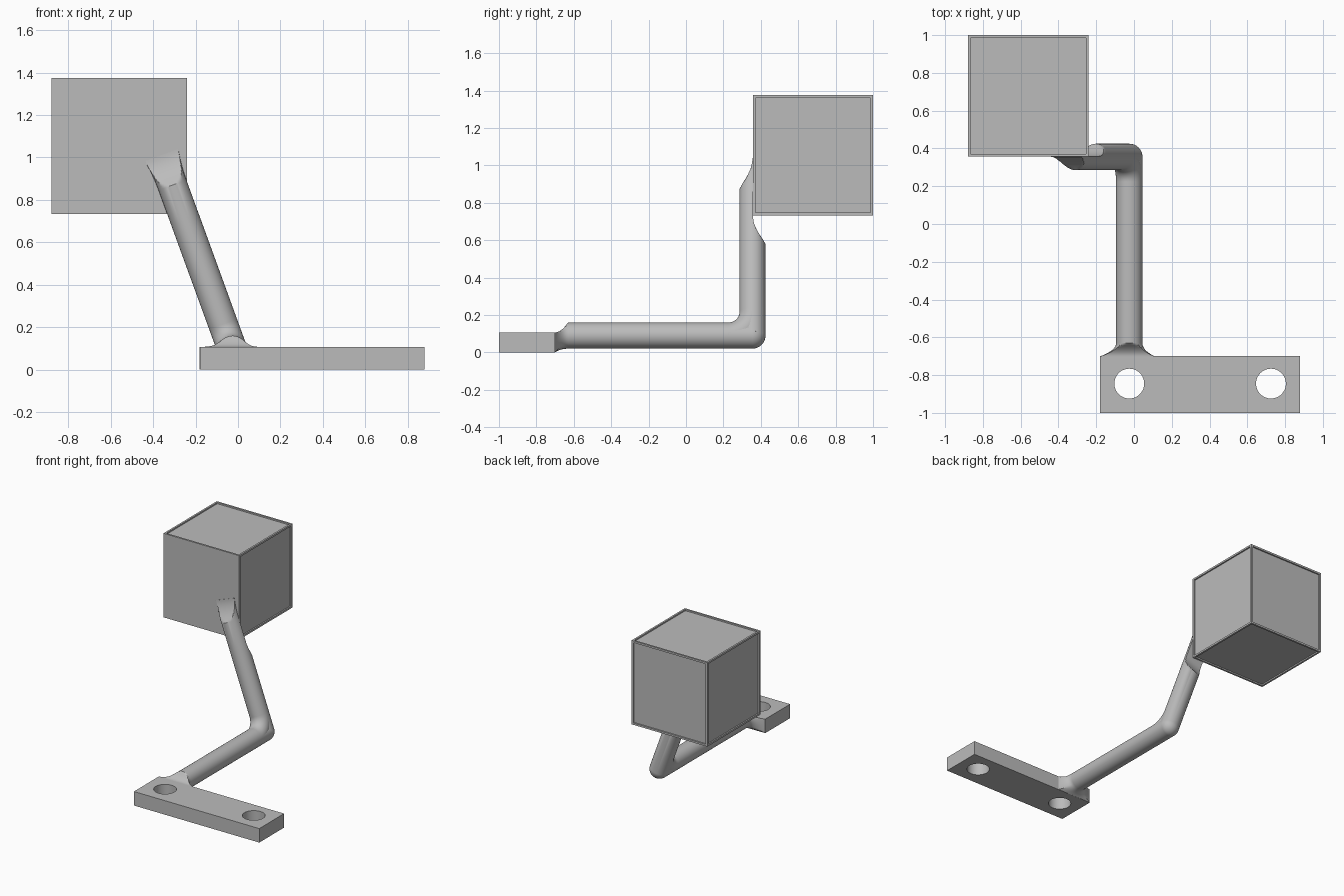
import bpy, bmesh
from math import sin, cos, pi, radians
from mathutils import Vector

if "Cube" in bpy.data.objects:
    bpy.data.objects.remove(bpy.data.objects["Cube"])

grey = bpy.data.materials.new("plain grey")
grey.use_nodes = True
grey.diffuse_color = (0.5, 0.5, 0.5, 1)
grey.node_tree.nodes["Principled BSDF"].inputs["Base Color"].default_value = (0.5, 0.5, 0.5, 1)

SEG = 48
R = 0.07
TILT = radians(20)
ELBOW = Vector((-0.025, 0.355, 0.09))
UP = Vector((-sin(TILT), 0, cos(TILT)))       # direction of the upright tube
SIDE = Vector((cos(TILT), 0, sin(TILT)))      # across the upright tube
X, Y, Z = Vector((1, 0, 0)), Vector((0, 1, 0)), Vector((0, 0, 1))
ANGLES = [2 * pi * i / SEG for i in range(SEG)]


def finish(name, bm, smooth=False):
    bmesh.ops.recalc_face_normals(bm, faces=bm.faces)
    mesh = bpy.data.meshes.new(name)
    bm.to_mesh(mesh)
    bm.free()
    ob = bpy.data.objects.new(name, mesh)
    bpy.context.collection.objects.link(ob)
    mesh.materials.append(grey)
    bpy.ops.object.select_all(action='DESELECT')
    ob.select_set(True)
    bpy.context.view_layer.objects.active = ob
    if smooth:
        bpy.ops.object.shade_smooth_by_angle(angle=radians(30))
    return ob


def loft(name, rings):
    """Skin a list of equal-length closed rings and cap both ends."""
    bm = bmesh.new()
    rows = [[bm.verts.new(p) for p in ring] for ring in rings]
    for a, b in zip(rows, rows[1:]):
        for i in range(len(a)):
            j = (i + 1) % len(a)
            bm.faces.new((a[i], a[j], b[j], b[i]))
    bm.faces.new(rows[0])
    bm.faces.new(rows[-1])
    return finish(name, bm, True)


def circle(centre, u, v, r=R):
    return [centre + u * r * cos(a) + v * r * sin(a) for a in ANGLES]


def box(lo, hi):
    bm = bmesh.new()
    bmesh.ops.create_cube(bm, size=1)
    for v in bm.verts:
        v.co = [(l + h) / 2 + c * (h - l) for l, h, c in zip(lo, hi, v.co)]
    return bm


def clamp(value, lo, hi):
    return max(lo, min(hi, value))


def scoop(t, start, end):
    """Concave run-out, 1 before start falling to 0 at end."""
    return (1 - clamp((t - start) / (end - start), 0, 1)) ** 2


# Cube head: every side but the front has a shallow recessed panel
bm = box((-0.88, 0.357, 0.733), (-0.24, 1.0, 1.375))
bm.normal_update()
panels = [f for f in bm.faces if f.normal.y > -0.5]
bmesh.ops.inset_individual(bm, faces=panels, thickness=0.02)
bmesh.ops.inset_individual(bm, faces=panels, thickness=0.0005, depth=-0.01)
finish("cube_head", bm)

# Mounting plate with two drilled holes
plate = finish("mounting_plate", box((-0.18, -1.0, 0), (0.88, -0.7, 0.107)))
for x in (-0.025, 0.725):
    cutter = loft("hole_cutter", [circle(Vector((x, -0.845, z)), X, Y, 0.079) for z in (-0.1, 0.2)])
    cutter.hide_render = True
    mod = plate.modifiers.new("hole", 'BOOLEAN')
    mod.operation = 'DIFFERENCE'
    mod.solver = 'EXACT'
    mod.object = cutter
    bpy.context.view_layer.objects.active = plate
    bpy.ops.object.modifier_apply(modifier=mod.name)
    bpy.data.objects.remove(cutter)
bpy.ops.object.select_all(action='DESELECT')
plate.select_set(True)
bpy.ops.object.shade_smooth_by_angle(angle=radians(30))

# Flared collar between plate and tube, flattening down to the plate's top
rings = []
for i in range(13):
    s = i / 12
    k = s ** 2.2
    top = 0.107 + 0.055 * (1 - s) ** 2
    ring = []
    for a in ANGLES:
        square_x = clamp(1.42 * cos(a), -1, 1) * 0.145
        square_z = 0.0535 + clamp(1.42 * sin(a), -1, 1) * 0.0535
        x = (1 - k) * R * cos(a) + k * square_x
        z = (1 - k) * (0.09 + R * sin(a)) + k * square_z
        ring.append(Vector((-0.035 * k * 0.3 - 0.025, -0.63 - 0.071 * s, 0)) + X * x + Z * min(z, top))
    rings.append(ring)
loft("collar", rings)

# Level tube running back from the collar
loft("level_tube", [circle(Vector((ELBOW.x, y, ELBOW.z)), X, Z) for y in (-0.63, ELBOW.y)])

# Elbow: ball on the outside, swept bend filling the inside corner
bm = bmesh.new()
bmesh.ops.create_uvsphere(bm, u_segments=SEG, v_segments=24, radius=R)
bmesh.ops.translate(bm, verts=bm.verts, vec=ELBOW)
finish("elbow_ball", bm, True)
BEND = 0.13
pivot = ELBOW + (UP - Y) * BEND
rings = []
for i in range(17):
    a = pi / 2 * i / 16
    out = Y * sin(a) - UP * cos(a)
    rings.append(circle(pivot + out * BEND, out, SIDE))
loft("elbow_bend", rings)

# Upright tube, scooped at the back below the cube and at the front where it meets it
stops = [0] + [0.52 + 0.13 * i / 10 for i in range(11)] + [0.83 + 0.15 * i / 12 for i in range(13)]
rings = []
for t in stops:
    front = -R * scoop(t, 0.83, 0.98)
    back = 0.004 + (R - 0.004) * scoop(t, 0.52, 0.65)
    flare = 1 + 0.2 * clamp((t - 0.83) / 0.15, 0, 1) ** 2
    rings.append([ELBOW + UP * t + SIDE * R * flare * cos(a) + Y * clamp(R * sin(a), front, back)
                  for a in ANGLES])
loft("upright_tube", rings)
